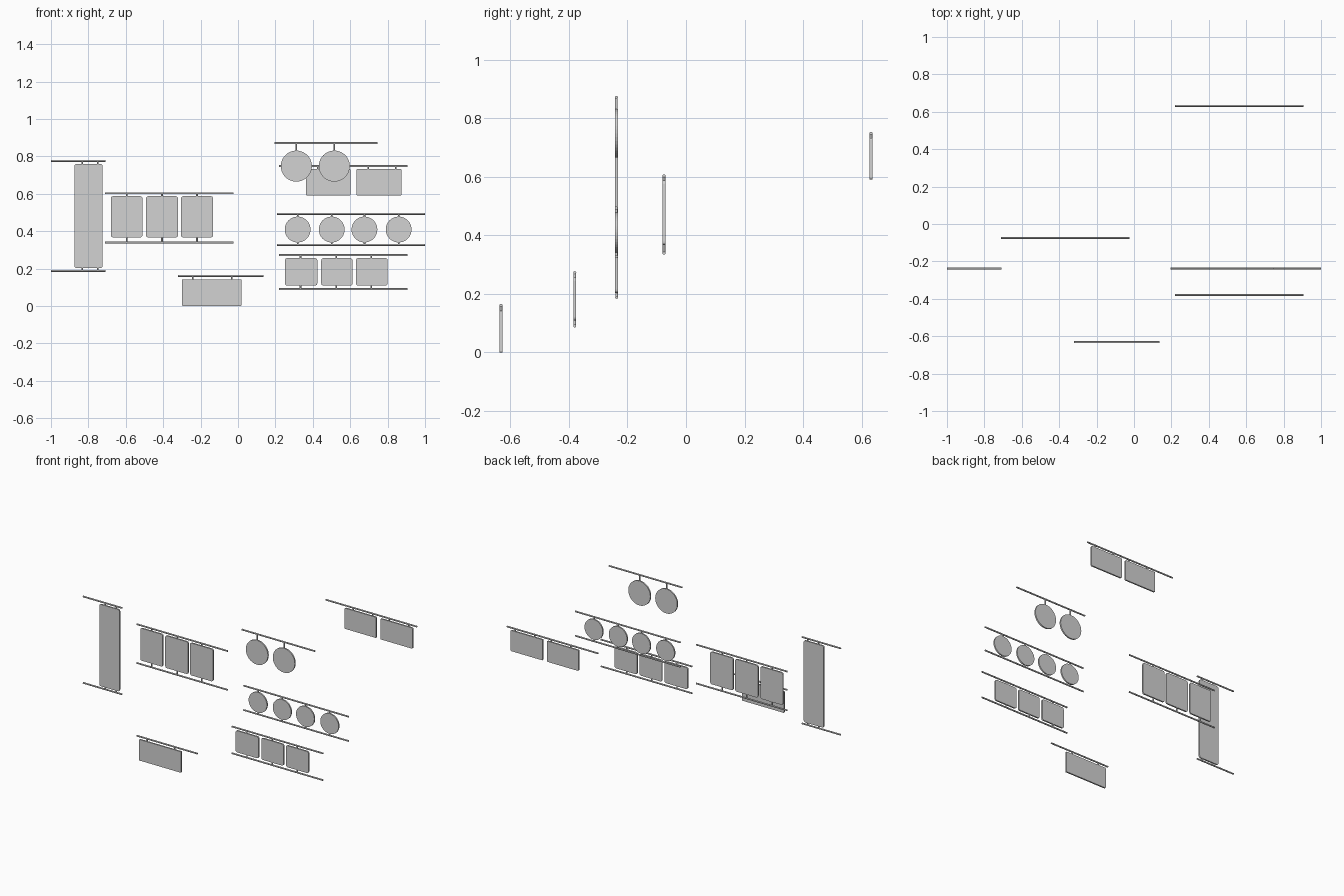
import bpy, bmesh, math
from mathutils import Matrix, Vector

cube = bpy.data.objects.get("Cube")
if cube:
    bpy.data.objects.remove(cube, do_unlink=True)

metal = bpy.data.materials.new("light grey metal")
metal.use_nodes = True
GREY = (0.65, 0.65, 0.65, 1)
metal.diffuse_color = GREY
metal.node_tree.nodes["Principled BSDF"].inputs["Base Color"].default_value = GREY

ROD_R = 0.0052
POST_R = 0.0045
THICK = 0.01


def finish(bm, name):
    bmesh.ops.recalc_face_normals(bm, faces=bm.faces)
    mesh = bpy.data.meshes.new(name)
    bm.to_mesh(mesh)
    bm.free()
    mesh.materials.append(metal)
    obj = bpy.data.objects.new(name, mesh)
    bpy.context.collection.objects.link(obj)
    return obj


def bar(name, a, b, radius):
    a, b = Vector(a), Vector(b)
    bm = bmesh.new()
    turn = (b - a).to_track_quat('Z', 'Y').to_matrix().to_4x4()
    bmesh.ops.create_cone(bm, cap_ends=True, segments=12, radius1=radius, radius2=radius,
                          depth=(b - a).length, matrix=Matrix.Translation((a + b) / 2) @ turn)
    for face in bm.faces:
        face.smooth = len(face.verts) == 4
    for edge in bm.edges:
        edge.smooth = all(face.smooth for face in edge.link_faces)
    return finish(bm, name)


def slab(name, outline, y):
    # Extrude an x/z outline into a thin plate
    bm = bmesh.new()
    face = bm.faces.new([bm.verts.new((x, y - THICK / 2, z)) for x, z in outline])
    new = bmesh.ops.extrude_face_region(bm, geom=[face])["geom"]
    bmesh.ops.translate(bm, vec=(0, THICK, 0),
                        verts=[v for v in new if isinstance(v, bmesh.types.BMVert)])
    return finish(bm, name)


def panel(name, x0, x1, z0, z1, y, r):
    outline = []
    corners = ((x1 - r, z1 - r), (x0 + r, z1 - r), (x0 + r, z0 + r), (x1 - r, z0 + r))
    for i, (cx, cz) in enumerate(corners):
        for k in range(5):
            t = math.pi / 2 * (i + k / 4)
            outline.append((cx + r * math.cos(t), cz + r * math.sin(t)))
    return slab(name, outline, y)


def disc(name, x, z, radius, y):
    ring = [math.tau * k / 40 for k in range(40)]
    return slab(name, [(x + radius * math.cos(t), z + radius * math.sin(t)) for t in ring], y)


def hangers(name, xs, y, plate_z, rod_zs):
    # Short posts joining a plate's top and bottom edges to the rods
    bottom, top = plate_z
    for rod_z in rod_zs:
        edge = top - 0.004 if rod_z > top else bottom + 0.004
        for x in xs:
            bar(name + "_post", (x, y, edge), (x, y, rod_z), POST_R)


def rods(name, x0, x1, y, zs):
    for z in zs:
        bar(name + "_rod", (x0, y, z), (x1, y, z), ROD_R)


def panel_rack(name, y, rod_x, rod_zs, plate_z, spans, post_at, r=0.012):
    rods(name, *rod_x, y, rod_zs)
    for x0, x1 in spans:
        panel(name + "_panel", x0, x1, *plate_z, y, r)
        hangers(name, [x0 + (x1 - x0) * f for f in post_at], y, plate_z, rod_zs)


def disc_rack(name, y, rod_x, rod_zs, z, radius, centres):
    rods(name, *rod_x, y, rod_zs)
    for x in centres:
        disc(name + "_disc", x, z, radius, y)
        hangers(name, [x], y, (z - radius, z + radius), rod_zs)


# Panel racks
panel_rack("tall_sign", -0.237, (-1, -0.708), (0.776, 0.188), (0.203, 0.76),
           [(-0.875, -0.724)], (0.28, 0.83))
panel_rack("triple_sign", -0.075, (-0.71, -0.025), (0.603, 0.339), (0.367, 0.587),
           [(-0.68, -0.511), (-0.492, -0.321), (-0.305, -0.133)], (0.5,))
panel_rack("low_wide_sign", -0.632, (-0.32, 0.137), (0.161,), (0, 0.143),
           [(-0.299, 0.018)], (0.18, 0.84), 0.004)
panel_rack("small_triple_sign", -0.38, (0.22, 0.906), (0.272, 0.09), (0.109, 0.256),
           [(0.251, 0.424), (0.445, 0.612), (0.631, 0.8)], (0.48,))
panel_rack("rear_double_sign", 0.632, (0.22, 0.906), (0.748,), (0.591, 0.732),
           [(0.364, 0.602), (0.633, 0.875)], (0.26, 0.87), 0.006)

# Disc racks
disc_rack("four_disc_sign", -0.238, (0.209, 1), (0.493, 0.327), 0.409, 0.069,
          (0.319, 0.501, 0.676, 0.859))
disc_rack("two_disc_sign", -0.238, (0.196, 0.746), (0.871,), 0.748, 0.083,
          (0.312, 0.515))
